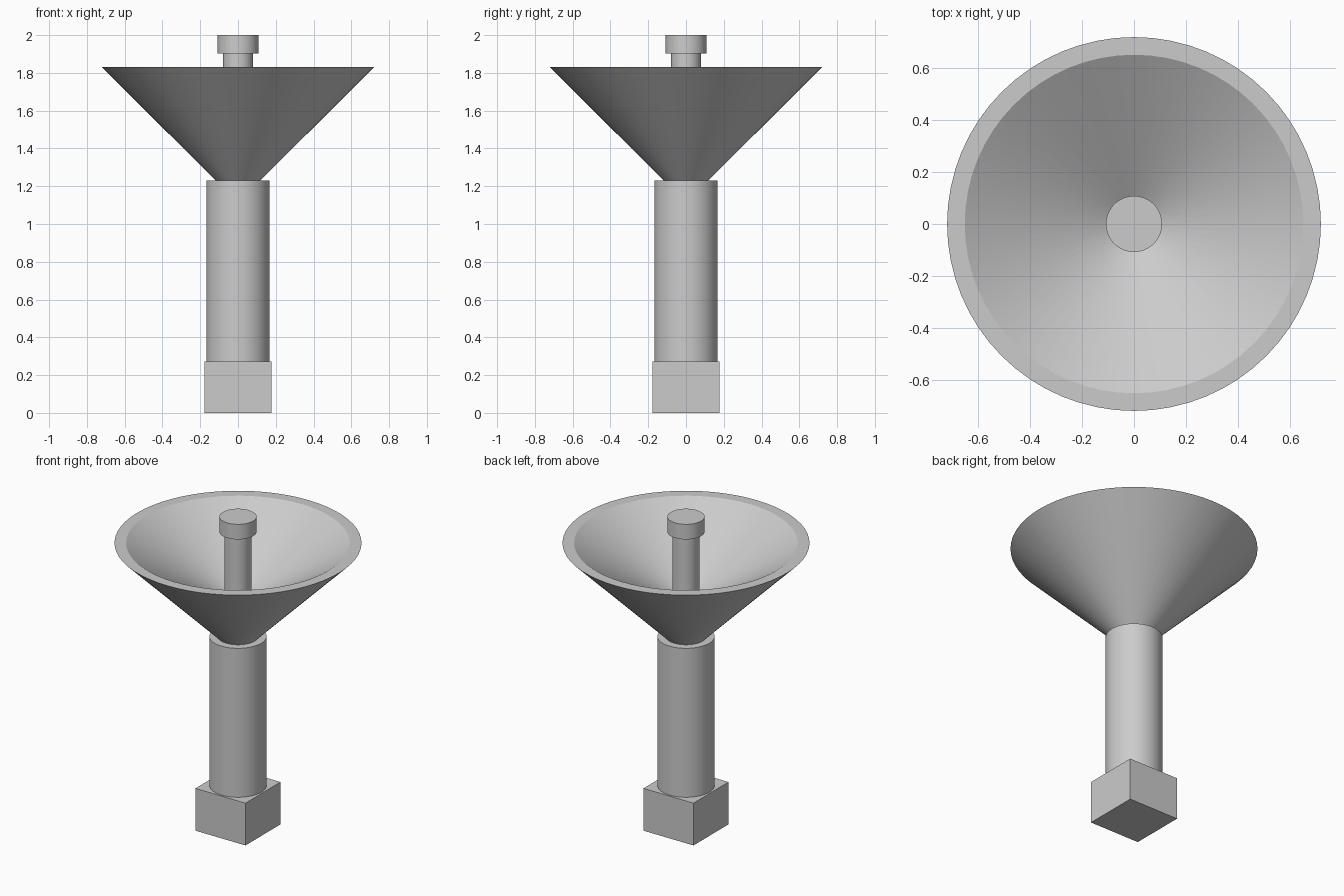
import bpy, bmesh, math

cube = bpy.data.objects.get("Cube")
if cube:
    bpy.data.objects.remove(cube, do_unlink=True)

SIDES = 64

grey = bpy.data.materials.new("plain_grey")
grey.use_nodes = True
colour = (0.6, 0.6, 0.6, 1)
grey.diffuse_color = colour
grey.node_tree.nodes["Principled BSDF"].inputs["Base Color"].default_value = colour


def finish(name, bm, smooth=True):
    bmesh.ops.recalc_face_normals(bm, faces=bm.faces)
    mesh = bpy.data.meshes.new(name)
    bm.to_mesh(mesh)
    bm.free()
    mesh.materials.append(grey)
    obj = bpy.data.objects.new(name, mesh)
    bpy.context.collection.objects.link(obj)
    if smooth:
        bpy.ops.object.select_all(action="DESELECT")
        obj.select_set(True)
        bpy.context.view_layer.objects.active = obj
        bpy.ops.object.shade_smooth_by_angle(angle=math.radians(20))
    return obj


def lathe(name, profile):
    """Revolve (radius, height) points around z; the ends close with flat discs."""
    bm = bmesh.new()
    rings = []
    for r, z in profile:
        angles = [2 * math.pi * i / SIDES for i in range(SIDES)]
        rings.append([bm.verts.new((r * math.cos(a), r * math.sin(a), z)) for a in angles])
    for low, high in zip(rings, rings[1:]):
        for i in range(SIDES):
            j = (i + 1) % SIDES
            bm.faces.new((low[i], low[j], high[j], high[i]))
    bm.faces.new(rings[0])
    bm.faces.new(rings[-1])
    return finish(name, bm)


# Square foot
bm = bmesh.new()
bmesh.ops.create_cube(bm, size=1)
bmesh.ops.scale(bm, verts=bm.verts, vec=(0.356, 0.356, 0.272))
bmesh.ops.translate(bm, verts=bm.verts, vec=(0, 0, 0.136))
finish("foot_block", bm, smooth=False)

# Round column standing on the foot
lathe("column", [(0.167, 0.272), (0.167, 1.23)])

# Conical bowl, steep outside and shallower inside
lathe("funnel_bowl", [(0.118, 1.23), (0.72, 1.83), (0.652, 1.83), (0.06, 1.467)])

# Central rod with a wider cap
lathe("center_rod", [(0.079, 1.23), (0.079, 1.903)])
lathe("rod_cap", [(0.108, 1.903), (0.108, 2.0)])
